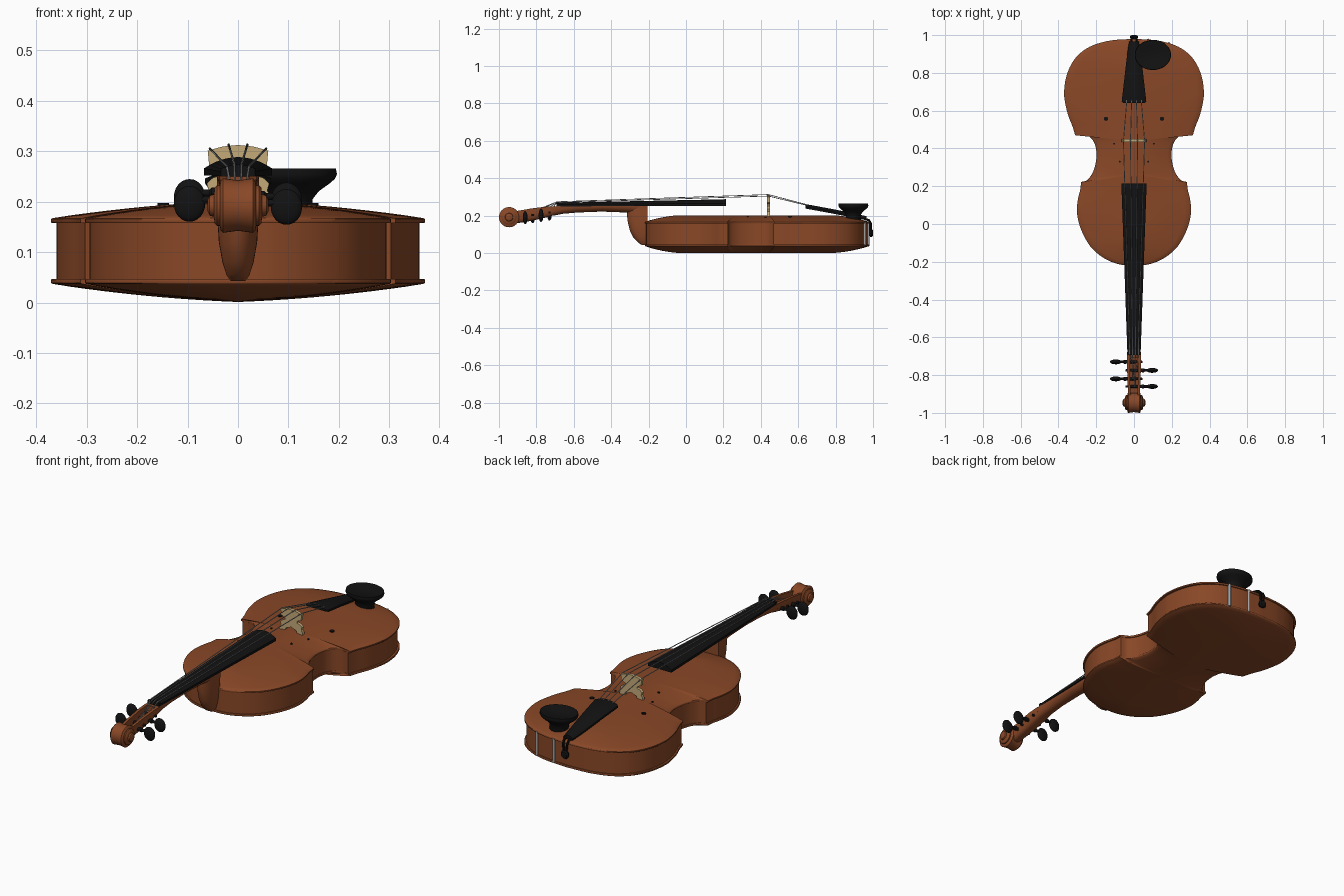
import bpy, bmesh, math
from mathutils import Vector

if "Cube" in bpy.data.objects:
    bpy.data.objects.remove(bpy.data.objects["Cube"])


def material(name, rgb):
    m = bpy.data.materials.new(name)
    m.diffuse_color = (*rgb, 1)
    m.use_nodes = True
    m.node_tree.nodes["Principled BSDF"].inputs["Base Color"].default_value = m.diffuse_color
    return m


WOOD = material("varnished_wood", (0.25, 0.064, 0.02))
BLACK = material("ebony_black", (0.006, 0.006, 0.006))
MAPLE = material("pale_maple", (0.56, 0.40, 0.19))
STEEL = material("steel_grey", (0.36, 0.36, 0.36))


def finish(bm, name, mat, angle=40):
    bmesh.ops.remove_doubles(bm, verts=bm.verts, dist=0.0002)
    bmesh.ops.recalc_face_normals(bm, faces=bm.faces)
    me = bpy.data.meshes.new(name)
    bm.to_mesh(me)
    bm.free()
    me.materials.append(mat)
    ob = bpy.data.objects.new(name, me)
    bpy.context.collection.objects.link(ob)
    bpy.ops.object.select_all(action='DESELECT')
    ob.select_set(True)
    bpy.context.view_layer.objects.active = ob
    bpy.ops.object.shade_smooth_by_angle(angle=math.radians(angle))
    return ob


def loft(name, rings, mat, caps=True):
    """Skin a list of closed rings with equal point counts."""
    bm = bmesh.new()
    vs = [[bm.verts.new(p) for p in r] for r in rings]
    n = len(rings[0])
    for a, b in zip(vs, vs[1:]):
        for i in range(n):
            j = (i + 1) % n
            bm.faces.new((a[i], a[j], b[j], b[i]))
    if caps:
        bm.faces.new(vs[0])
        bm.faces.new(vs[-1])
    return finish(bm, name, mat)


def tube(name, pts, r, mat, sides=8):
    pts = [Vector(p) for p in pts]
    rings = []
    for i, p in enumerate(pts):
        d = pts[min(i + 1, len(pts) - 1)] - pts[max(i - 1, 0)]
        q = d.to_track_quat('Z', 'Y')
        rings.append([p + q @ Vector((r * math.cos(2 * math.pi * k / sides),
                                      r * math.sin(2 * math.pi * k / sides), 0))
                      for k in range(sides)])
    return loft(name, rings, mat)


def turned(name, center, axis, prof, mat, sx=1, sy=1, sides=40):
    """Lathe (radius, height) profile round a centre; axis 'X', 'Y' or 'Z'."""
    rings = []
    for r, h in prof:
        ring = []
        for k in range(sides):
            a = 2 * math.pi * k / sides
            u, v = r * sx * math.cos(a), r * sy * math.sin(a)
            p = {'Z': (u, v, h), 'X': (h, u, v), 'Y': (u, h, v)}[axis]
            ring.append(Vector(center) + Vector(p))
        rings.append(ring)
    return loft(name, rings, mat)


def spline(pts, n=6):
    P = [Vector(p) for p in pts]
    P = [2 * P[0] - P[1]] + P + [2 * P[-1] - P[-2]]
    out = []
    for i in range(1, len(P) - 2):
        a, b, c, d = P[i - 1:i + 3]
        for k in range(n):
            t = k / n
            out.append(0.5 * (2 * b + (c - a) * t + (2 * a - 5 * b + 4 * c - d) * t * t
                              + (3 * b - a - 3 * c + d) * t ** 3))
    return out + [P[-2]]


# body outline: upper bout, waist, lower bout, then mirrored
upper = [(0, -.22), (.08, -.213), (.16, -.18), (.23, -.12), (.28, -.03), (.302, .06),
         (.297, .13), (.285, .18), (.28, .222)]
waist = [(.28, .222), (.245, .235), (.215, .28), (.2, .34), (.2, .39), (.213, .435),
         (.24, .465), (.275, .475), (.312, .47)]
lower = [(.312, .47), (.325, .515), (.35, .58), (.366, .65), (.37, .7), (.361, .77),
         (.335, .84), (.29, .9), (.22, .945), (.12, .972), (0, .98)]
half = spline(upper)[:-1] + spline(waist)[:-1] + spline(lower)
outline = half + [Vector((-p.x, p.y)) for p in half[-2:0:-1]]


def ring(s, z):
    return [(p.x * s, .36 + (p.y - .36) * (1 - .3 * (1 - s)), z) for p in outline]


def arch(t):
    return t * (1.6 - .6 * t)


steps = [1 - k / 10 for k in range(1, 11)]
loft("body_top", [ring(.96, .157), ring(.995, .157), ring(1, .159), ring(1, .165), ring(.993, .167)]
     + [ring(s, .167 + .035 * arch(1 - s)) for s in steps], WOOD, False)
loft("body_back", [ring(.96, .047), ring(.995, .047), ring(1, .045), ring(1, .039), ring(.993, .037)]
     + [ring(s, .037 - .036 * arch(1 - s)) for s in steps], WOOD, False)
loft("ribs", [ring(.97, .045), ring(.97, .159)], WOOD, False)

# visible tips of the sound holes
for side in (-1, 1):
    for x, y, z, r in ((.148, .557, .19, .011), (.105, .425, .187, .005), (.075, .33, .192, .005)):
        turned("sound_hole_tip", (side * x, y, z), 'Z', [(r, 0), (r, .007)], BLACK, sides=12)


# neck sections: flat top, rounded underside, optional channel for the pegbox
def section(y, w, zt, zb, power=1.0, floor=None):
    pts = []
    for k in range(17):
        a = math.pi * k / 16
        c, s = math.cos(a), math.sin(a)
        pts.append((w * math.copysign(abs(c) ** power, c), y, zt - (zt - zb) * max(s, 0) ** power))
    if floor is not None:
        pts += [(-.6 * w, y, zt), (-.6 * w, y, floor), (.6 * w, y, floor), (.6 * w, y, zt)]
    return pts


loft("neck", [section(-.23, .042, .256, .2), section(-.32, .042, .256, .217), section(-.45, .038, .255, .222),
              section(-.58, .036, .253, .217), section(-.66, .035, .251, .21, .8),
              section(-.71, .037, .25, .2, .6)], WOOD)
loft("pegbox", [section(-.70, .037, .251, .204, .6, .225), section(-.76, .037, .247, .187, .6, .207),
                section(-.83, .034, .238, .172, .6, .192), section(-.90, .031, .226, .16, .6, .182),
                section(-.93, .03, .22, .155, .6, .18)], WOOD)

# heel: U-shaped slices stacked upward
heel = []
for z, w, yf in ((.043, .015, -.235), (.055, .023, -.255), (.08, .031, -.28), (.12, .038, -.3),
                 (.17, .041, -.312), (.22, .042, -.317), (.256, .042, -.318)):
    heel.append([(w * math.cos(math.pi * k / 16), -.235 + (yf + .235) * math.sin(math.pi * k / 16), z)
                 for k in range(17)] + [(-w, -.205, z), (w, -.205, z)])
loft("neck_heel", heel, WOOD)

# scroll: stepped drum whose turns shrink toward the eyes
steps = [(.012, .06), (.02, .056), (.022, .048), (.036, .046), (.04, .042), (.04, .036),
         (.05, .034), (.054, .03)]
turned("scroll", (0, -.946, .192), 'X',
       [(r, -h) for r, h in steps] + [(.05, 0)] + [(r, h) for r, h in reversed(steps)], WOOD)


# fingerboard and tailpiece: arched boards
def board(y, w, zb, ze, zm):
    return [(w, y, zb)] + [(w * (1 - k / 6), y, ze + (zm - ze) * (1 - (1 - k / 6) ** 2))
                           for k in range(13)] + [(-w, y, zb)]


loft("fingerboard", [board(-.685, .035, .25, .26, .269), board(.215, .067, .252, .266, .288)], BLACK)
loft("nut", [board(-.693, .034, .249, .265, .273), board(-.68, .035, .249, .265, .273)], BLACK)
loft("tailpiece", [board(.64, .055, .238, .247, .258), board(.65, .065, .236, .246, .26),
                   board(.78, .05, .212, .222, .236), board(.9, .036, .188, .196, .212),
                   board(.965, .026, .176, .183, .197)], BLACK)
for side in (-1, 1):
    tube("tail_loop", [(side * .013, .95, .185), (side * .013, .978, .176),
                       (side * .011, .988, .16), (side * .006, .988, .11)], .006, BLACK)
turned("end_button", (0, .965, .107), 'Y',
       [(.012, 0), (.012, .016), (.02, .02), (.022, .027), (.016, .034), (.004, .036)], BLACK, sides=20)

# bridge: mirrored profile, extruded
bp = [(0, .312), (.03, .309), (.06, .301), (.057, .27), (.036, .262), (.033, .252), (.05, .247),
      (.062, .236), (.058, .222), (.066, .208), (.066, .192), (.036, .192), (.03, .21), (0, .222)]
bp = bp + [(-x, z) for x, z in bp[-2:0:-1]]
loft("bridge", [[(x, .434, z) for x, z in bp], [(x, .449, z) for x, z in bp]], MAPLE)


# tuning pegs: shaft, collar and flattened head
def peg_z(y):
    return .217 + (y + .73) * .15


pegs = [(-.73, -1), (-.82, -1), (-.86, 1), (-.775, 1)]
for y, side in pegs:
    c = (0, y, peg_z(y))
    turned("peg_shaft", c, 'X', [(.006, -side * .044), (.009, side * .04), (.011, side * .046),
                                 (.011, side * .052), (.007, side * .056), (.007, side * .075)],
           BLACK, sides=16)
    turned("peg_head", (side * .096, y, c[2] - .008), 'X',
           [(.035 * math.sin(math.pi * k / 12) + .0005, -.031 * math.cos(math.pi * k / 12))
            for k in range(13)], BLACK, sx=.36, sides=20)

# strings: peg, nut, bridge, tailpiece
for i, (y, side) in enumerate(pegs):
    u = (i - 1.5) / 1.5
    zb = .314 - .009 * u * u
    tube("string", [(u * .014, y, peg_z(y) + .008), (u * .022, -.69, .275 - .005 * u * u),
                    (u * .056, .441, zb), (u * .038, .655, .257 - .004 * u * u)], .0022, STEEL, 6)

# chin rest: oval cup on a flared stem, with two clamp posts
turned("chin_rest", (.1, .895, 0), 'Z',
       [(.5, .165), (.5, .205), (.62, .22), (.85, .236), (.96, .245), (1, .254), (.98, .265),
        (.92, .265), (.6, .257), (.1, .253)], BLACK, sx=.096, sy=.08)
for x, y in ((.075, .974), (.185, .956)):
    tube("chin_rest_clamp", [(x, y, .04), (x, y, .165)], .007, STEEL, 12)
